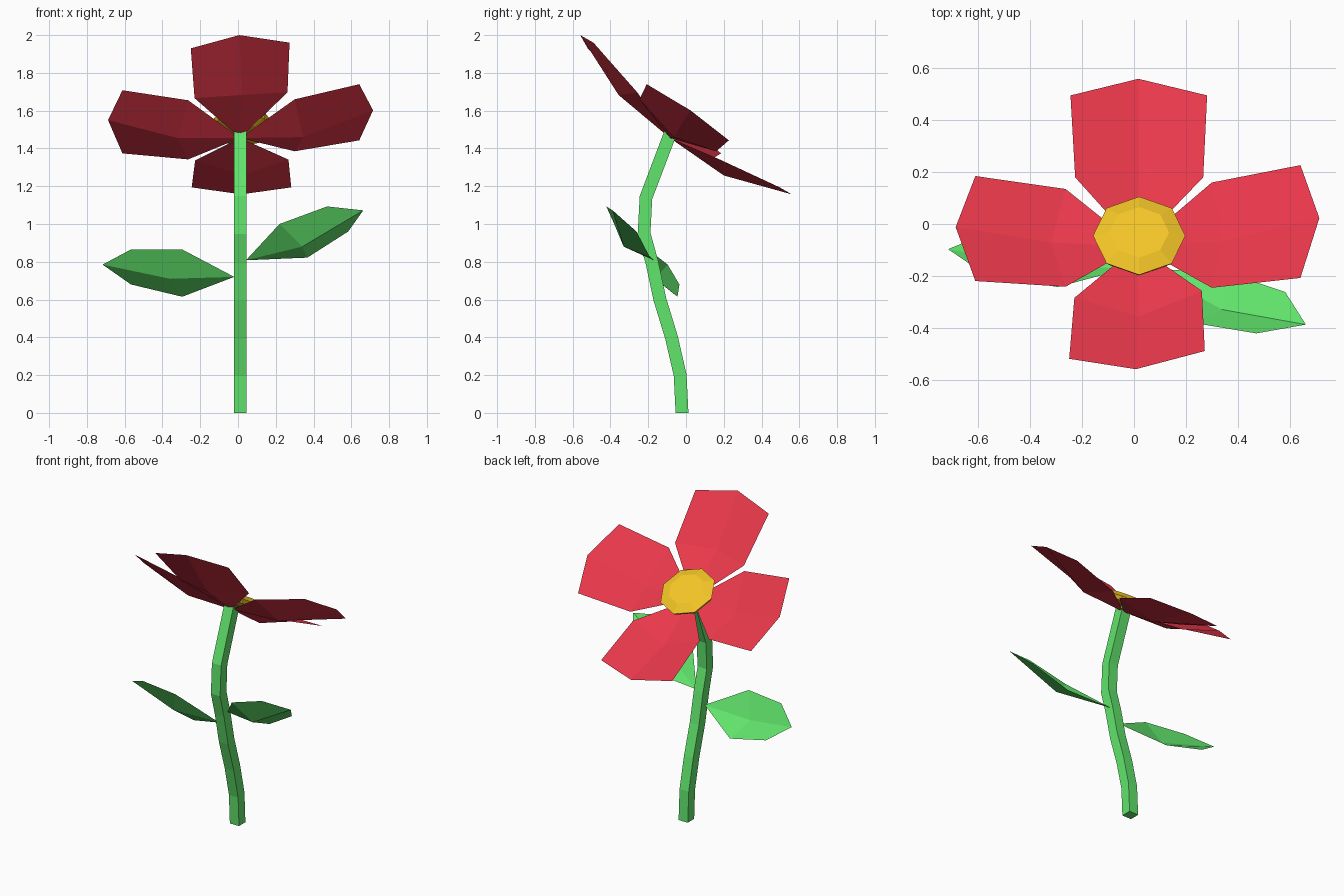
import bpy
import math
from mathutils import Vector, Matrix

if "Cube" in bpy.data.objects:
    bpy.data.objects.remove(bpy.data.objects["Cube"])


def material(name, rgb):
    m = bpy.data.materials.new(name)
    m.diffuse_color = (*rgb, 1)
    m.use_nodes = True
    m.node_tree.nodes["Principled BSDF"].inputs["Base Color"].default_value = m.diffuse_color
    return m


RED = material("petal_red", (0.82, 0.04, 0.07))
GREEN = material("leaf_green", (0.12, 0.78, 0.15))
YELLOW = material("centre_yellow", (0.9, 0.56, 0.02))


def add_mesh(name, verts, faces, mat):
    me = bpy.data.meshes.new(name)
    me.from_pydata(verts, [], faces)
    me.materials.append(mat)
    ob = bpy.data.objects.new(name, me)
    bpy.context.collection.objects.link(ob)
    return ob


def blade(name, mat, base, side_a, mid, side_b, tip):
    """Creased blade: base and tip points, two points per side, one rib point."""
    verts = [Vector(v) for v in (base, *side_a, mid, *side_b, tip)]
    faces = []
    for f in ((0, 1, 3), (1, 2, 6, 3), (0, 3, 4), (3, 6, 5, 4)):
        a, b, c = (verts[i] for i in f[:3])
        up = (b - a).cross(c - a).z > 0      # keep the upper side outward
        faces.append(f if up else f[::-1])
    return add_mesh(name, verts, faces, mat)


def loft(name, rings, mat):
    """Closed solid through rings of equal size."""
    n = len(rings[0])
    verts = [v for r in rings for v in r]
    faces = [(k * n + i, k * n + (i + 1) % n, (k + 1) * n + (i + 1) % n, (k + 1) * n + i)
             for k in range(len(rings) - 1) for i in range(n)]
    faces.append(tuple(reversed(range(n))))
    faces.append(tuple(range(len(verts) - n, len(verts))))
    return add_mesh(name, verts, faces, mat)


# Stem: square section swept along a bent path in the y-z plane
CX, HALF = 0.012, 0.034
path = [(-0.021, 0), (-0.031, 0.2), (-0.077, 0.4), (-0.138, 0.6), (-0.181, 0.8),
        (-0.222, 0.95), (-0.212, 1.14), (-0.083, 1.48)]
rings = []
for i, (y, z) in enumerate(path):
    p0, p1 = path[max(i - 1, 0)], path[min(i + 1, len(path) - 1)]
    t = Vector((p1[0] - p0[0], p1[1] - p0[1])).normalized()
    if i == 0:
        t = Vector((0, 1))
    dy, dz = t.y * HALF, -t.x * HALF
    rings.append([(CX + sx * HALF, y + s * dy, z + s * dz)
                  for sx, s in ((-1, -1), (1, -1), (1, 1), (-1, 1))])
loft("stem", rings, GREEN)

# Flower centre: tilted low-poly button with a bevelled top
HUB = Vector((CX, -0.085, 1.455))
tilt = Matrix.Translation(HUB + Vector((0.008, 0, 0))) @ Matrix.Rotation(-math.radians(32), 4, 'X')
profile = [(0.10, 0.03), (0.165, 0.05), (0.178, 0.075), (0.115, 0.1)]
loft("flower_centre",
     [[tilt @ Vector((r * math.cos(a * math.pi / 4), r * math.sin(a * math.pi / 4), h))
       for a in range(8)] for r, h in profile], YELLOW)

# Four petals meeting at the hub
blade("petal_front", RED, HUB,
      [(-0.23, -0.285, 1.666), (-0.25, -0.52, 1.93)], (0.02, -0.357, 1.683),
      [(0.262, -0.258, 1.697), (0.273, -0.49, 1.96)], (0.007, -0.56, 2.0))
blade("petal_back", RED, HUB,
      [(-0.227, 0.18, 1.337), (-0.245, 0.496, 1.194)], (0.02, 0.2, 1.257),
      [(0.267, 0.18, 1.341), (0.282, 0.496, 1.194)], (0.017, 0.56, 1.157))
blade("petal_left", RED, HUB,
      [(-0.264, 0.135, 1.342), (-0.612, 0.185, 1.374)], (-0.32, -0.072, 1.455),
      [(-0.264, -0.242, 1.655), (-0.612, -0.22, 1.708)], (-0.688, -0.012, 1.55))
blade("petal_right", RED, HUB,
      [(0.3, 0.16, 1.385), (0.642, 0.227, 1.443)], (0.345, -0.065, 1.46),
      [(0.3, -0.246, 1.66), (0.642, -0.208, 1.74)], (0.715, 0.023, 1.602))

# Two stem leaves
blade("leaf_left", GREEN, (-0.02, -0.17, 0.72),
      [(-0.295, -0.045, 0.615), (-0.567, -0.035, 0.68)], (-0.36, -0.165, 0.71),
      [(-0.295, -0.243, 0.865), (-0.567, -0.2, 0.865)], (-0.717, -0.097, 0.785))
blade("leaf_right", GREEN, (0.042, -0.17, 0.808),
      [(0.22, -0.38, 1.0), (0.472, -0.422, 1.093)], (0.34, -0.33, 0.88),
      [(0.367, -0.19, 0.822), (0.583, -0.262, 0.96)], (0.663, -0.388, 1.072))
